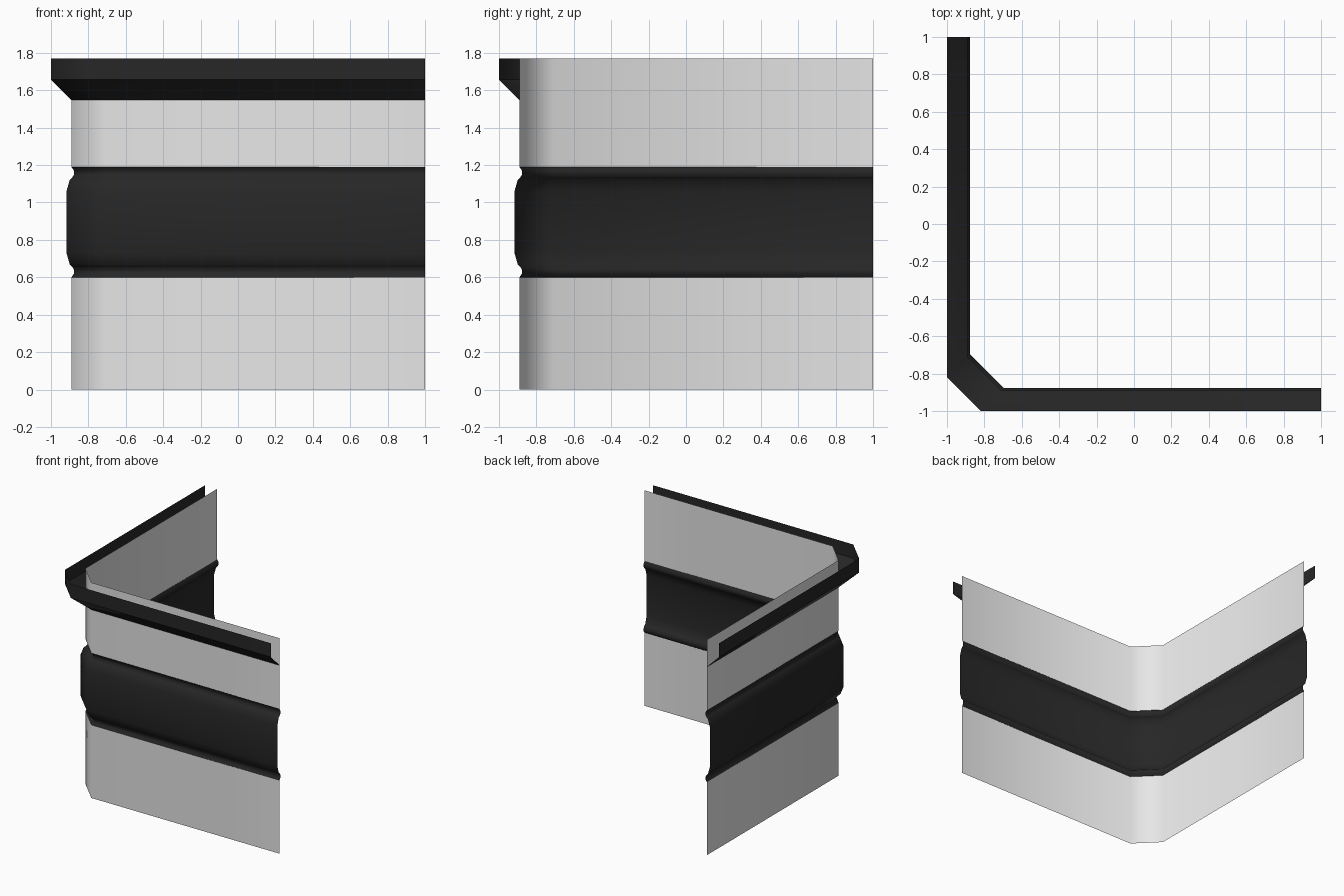
import bpy
import bmesh
import math

cube = bpy.data.objects.get("Cube")
if cube:
    bpy.data.objects.remove(cube, do_unlink=True)

CHAMFER = 0.18
WALL = 0.89


def make_material(name, value):
    mat = bpy.data.materials.new(name)
    mat.use_nodes = True
    colour = (value, value, value, 1)
    mat.diffuse_color = colour
    bsdf = mat.node_tree.nodes["Principled BSDF"]
    bsdf.inputs["Base Color"].default_value = colour
    bsdf.inputs["Roughness"].default_value = 0.8
    return mat


def corner_path(w, z):
    """Plan line of the chamfered corner, w out from the centre."""
    return [(-w, 1, z), (-w, CHAMFER - w, z), (CHAMFER - w, -w, z), (1, -w, z)]


def sweep(name, profile, mat, creases=()):
    """Open sheet: carry a top-to-bottom profile around the corner."""
    bm = bmesh.new()
    rows = [[bm.verts.new(p) for p in corner_path(w, z)] for w, z in profile]
    for upper, lower in zip(rows, rows[1:]):
        for i in range(len(upper) - 1):
            bm.faces.new((upper[i], lower[i], lower[i + 1], upper[i + 1]))
    for r in creases:
        for a, b in zip(rows[r], rows[r][1:]):
            bm.edges.get((a, b)).smooth = False
    for face in bm.faces:
        face.smooth = True
    mesh = bpy.data.meshes.new(name)
    bm.to_mesh(mesh)
    bm.free()
    mesh.materials.append(mat)
    obj = bpy.data.objects.new(name, mesh)
    bpy.context.collection.objects.link(obj)
    return obj


pale = make_material("pale_grey", 0.8)
dark = make_material("charcoal", 0.02)

# Plain wall panels below and above the band
sweep("lower_wall", [(WALL, 0.60), (WALL, 0)], pale)
sweep("upper_wall", [(WALL, 1.77), (WALL, 1.19)], pale)

# Bulging band with a groove at each edge, mirrored about its middle
MID = 0.895
half = [(WALL, 1.19), (0.877, 1.17), (0.877, 1.15), (0.885, 1.135),
        (0.90, 1.12), (0.917, 1.06)]
band = half + [(w, 2 * MID - z) for w, z in reversed(half)]
sweep("band", band, dark, creases=(3, len(band) - 4))

# Open gutter-like cornice: upright fascia and sloping soffit
sweep("cornice", [(1.0, 1.77), (1.0, 1.657), (WALL, 1.547)], dark, creases=(1,))
